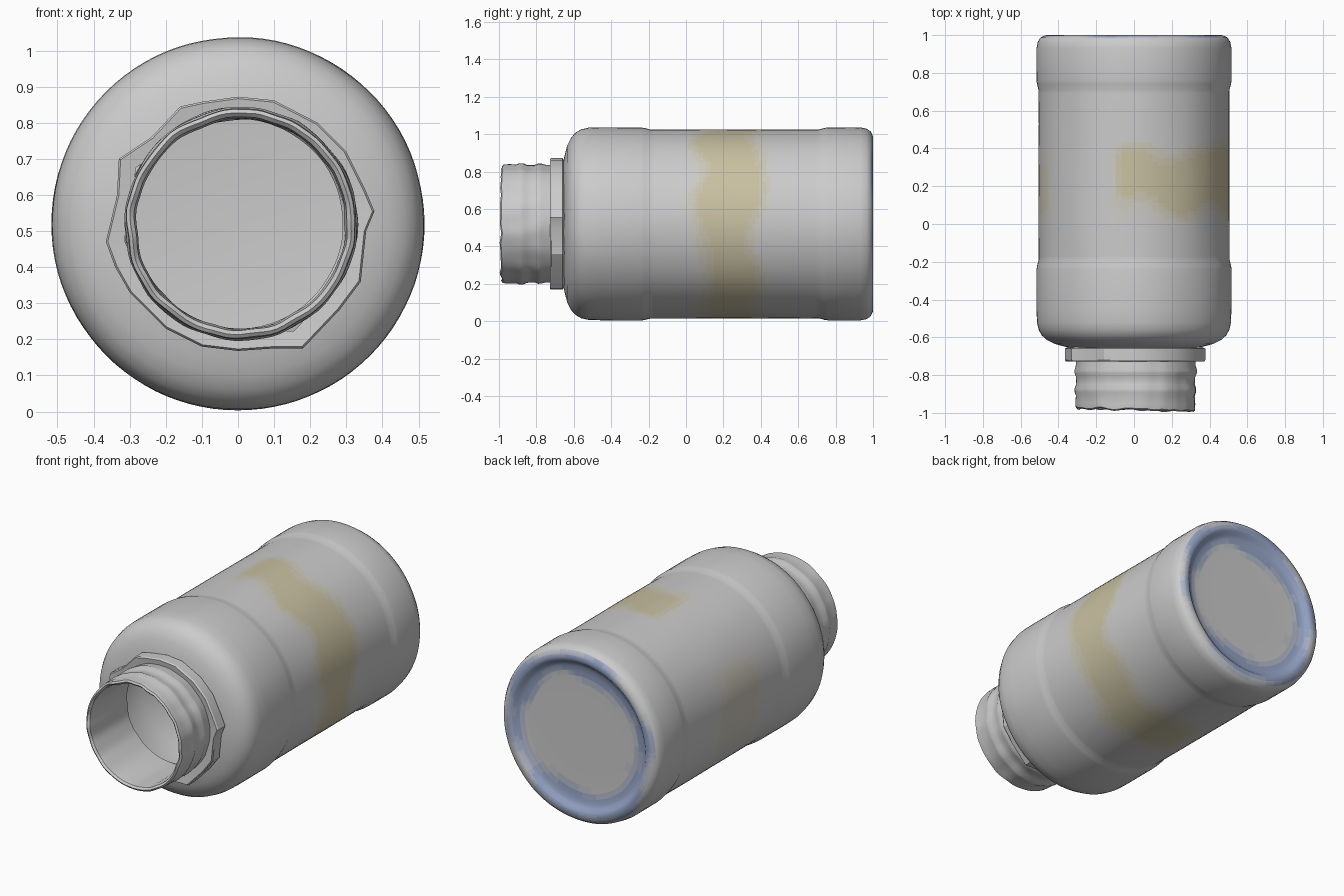
import bpy, bmesh, math
from mathutils import noise, Vector

if "Cube" in bpy.data.objects:
    bpy.data.objects.remove(bpy.data.objects["Cube"])

AXIS_Z = 0.52
SEGS = 96


def finish(bm, name, angle=35):
    bmesh.ops.recalc_face_normals(bm, faces=bm.faces)
    mesh = bpy.data.meshes.new(name)
    bm.to_mesh(mesh)
    bm.free()
    obj = bpy.data.objects.new(name, mesh)
    bpy.context.collection.objects.link(obj)
    bpy.ops.object.select_all(action='DESELECT')
    obj.select_set(True)
    bpy.context.view_layer.objects.active = obj
    bpy.ops.object.shade_smooth_by_angle(angle=math.radians(angle))
    return obj


def lathe(name, profile, offset_x=0.0, wobble=None):
    """Revolve a closed loop of (radius, y) points around the axis; radius 0 makes a pole."""
    bm = bmesh.new()
    rows = []
    for r, y in profile:
        if r == 0:
            rows.append([bm.verts.new((offset_x, y, AXIS_Z))] * SEGS)
            continue
        row = []
        for i in range(SEGS):
            a = 2 * math.pi * i / SEGS
            dr, dy = wobble(a, y) if wobble else (0, 0)
            row.append(bm.verts.new((offset_x + (r + dr) * math.cos(a), y + dy,
                                     AXIS_Z + (r + dr) * math.sin(a))))
        rows.append(row)
    for p, q in zip(rows, rows[1:] + rows[:1]):
        for i in range(SEGS):
            j = (i + 1) % SEGS
            corners = list(dict.fromkeys((p[i], p[j], q[j], q[i])))
            if len(corners) > 2:
                bm.faces.new(corners)
    return finish(bm, name)


def material(name, color):
    mat = bpy.data.materials.new(name)
    mat.diffuse_color = (*color, 1)
    mat.use_nodes = True
    mat.node_tree.nodes["Principled BSDF"].inputs["Base Color"].default_value = mat.diffuse_color
    return mat


def blend(a, b, t):
    return [u + (v - u) * t for u, v in zip(a, b)]


# Graded tints: plain grey, faded yellow band, faded blue base
GREY, YELLOW, BLUE = (0.62, 0.62, 0.62), (0.58, 0.53, 0.36), (0.30, 0.37, 0.56)
LEVELS = 4
grey = material("grey", GREY)
yellows = [material(f"yellow_{i}", blend(GREY, YELLOW, i / LEVELS)) for i in range(1, LEVELS + 1)]
blues = [material(f"blue_{i}", blend(GREY, BLUE, i / LEVELS)) for i in range(1, LEVELS + 1)]


def clamp(v):
    return max(0.0, min(1.0, v))


def tint(c):
    """Material slot for a face from its centre."""
    x, y, z = c.x, c.y, c.z - AXIS_Z
    r, a = math.hypot(x, z), math.degrees(math.atan2(z, x))
    wave = noise.noise(Vector((x * 4, y * 4, z * 4)))
    if y > 0.955 and r < 0.49:
        level = round(LEVELS * clamp(1.5 - abs(r - 0.415) / 0.06 + wave * 1.2))
        return LEVELS + level if level else 0
    if r > 0.49:
        around = max(clamp((112 - abs(a + 5)) / 12), 0.6 * clamp((35 - abs(abs(a) - 180)) / 15))
        return round(LEVELS * around * clamp((0.22 - abs(y - 0.23) + wave * 0.1) / 0.12))
    return 0


# Body shell: outside from the neck root to the base, then back along the inside
wall = [(0.505, -0.19 + 0.9 * i / 45) for i in range(46)]
outer = [(0.315, -0.66), (0.37, -0.648), (0.42, -0.635), (0.46, -0.615), (0.488, -0.59),
         (0.505, -0.56), (0.514, -0.52), (0.516, -0.45), (0.516, -0.24), (0.513, -0.22)]
outer += wall + [(0.513, 0.74), (0.516, 0.76), (0.516, 0.93), (0.509, 0.965),
                 (0.495, 0.987), (0.47, 0.999), (0.45, 1.0), (0.435, 0.995),
                 (0.42, 0.98), (0.40, 0.972), (0.37, 0.968), (0.34, 0.967),
                 (0.30, 0.966), (0.2, 0.966), (0, 0.966)]
inner = [(0, 0.945), (0.40, 0.945), (0.47, 0.93), (0.49, 0.88), (0.49, 0.76),
         (0.482, 0.71), (0.482, -0.19), (0.49, -0.24), (0.49, -0.52),
         (0.46, -0.58), (0.40, -0.61), (0.29, -0.63)]


def dents(a, y):
    return 0.002 * noise.noise(Vector((3 * math.cos(a), 3 * y, 3 * math.sin(a)))), 0


body = lathe("bottle_body", outer + inner, wobble=dents)
for m in [grey] + yellows + blues:
    body.data.materials.append(m)
for f in body.data.polygons:
    f.material_index = tint(f.center)


# Open neck with low thread ridges and a ragged, slightly slanted rim
def ragged(a, y):
    near_rim = clamp((-0.9 - y) / 0.08)
    n = noise.noise(Vector((4 * math.cos(a), 6 * y, 4 * math.sin(a))))
    return 0.006 * n, near_rim * (0.012 * n - 0.008 * math.cos(a))


neck = lathe("neck", [
    (0.315, -0.63), (0.315, -0.75), (0.322, -0.775), (0.322, -0.79), (0.314, -0.81),
    (0.314, -0.85), (0.322, -0.87), (0.322, -0.89), (0.315, -0.91), (0.318, -0.95),
    (0.316, -0.978), (0.306, -0.985), (0.295, -0.975), (0.29, -0.93), (0.29, -0.63)],
    offset_x=0.008, wobble=ragged)
neck.data.materials.append(grey)

# Neck ring with uneven ratchet bumps, drawn as an outline in x and z
outline = [(0, .872), (.1, .862), (.22, .80), (.30, .72), (.35, .62), (.378, .555),
           (.355, .50), (.34, .36), (.28, .28), (.18, .175), (.1, .175), (0, .168),
           (-.1, .18), (-.2, .23), (-.3, .33), (-.34, .40), (-.366, .47),
           (-.335, .60), (-.33, .70), (-.24, .76), (-.16, .845), (-.1, .858)]
bm = bmesh.new()
loops = []
for scale, y in ((0.86, -0.722), (0.985, -0.728), (1.0, -0.72), (1.0, -0.66), (0.9, -0.64)):
    loops.append([bm.verts.new((x * scale, y, AXIS_Z + (z - AXIS_Z) * scale)) for x, z in outline])
for p, q in zip(loops, loops[1:] + loops[:1]):
    for i in range(len(outline)):
        j = (i + 1) % len(outline)
        bm.faces.new((p[i], p[j], q[j], q[i]))
ring = finish(bm, "neck_ring", 30)
ring.data.materials.append(grey)
